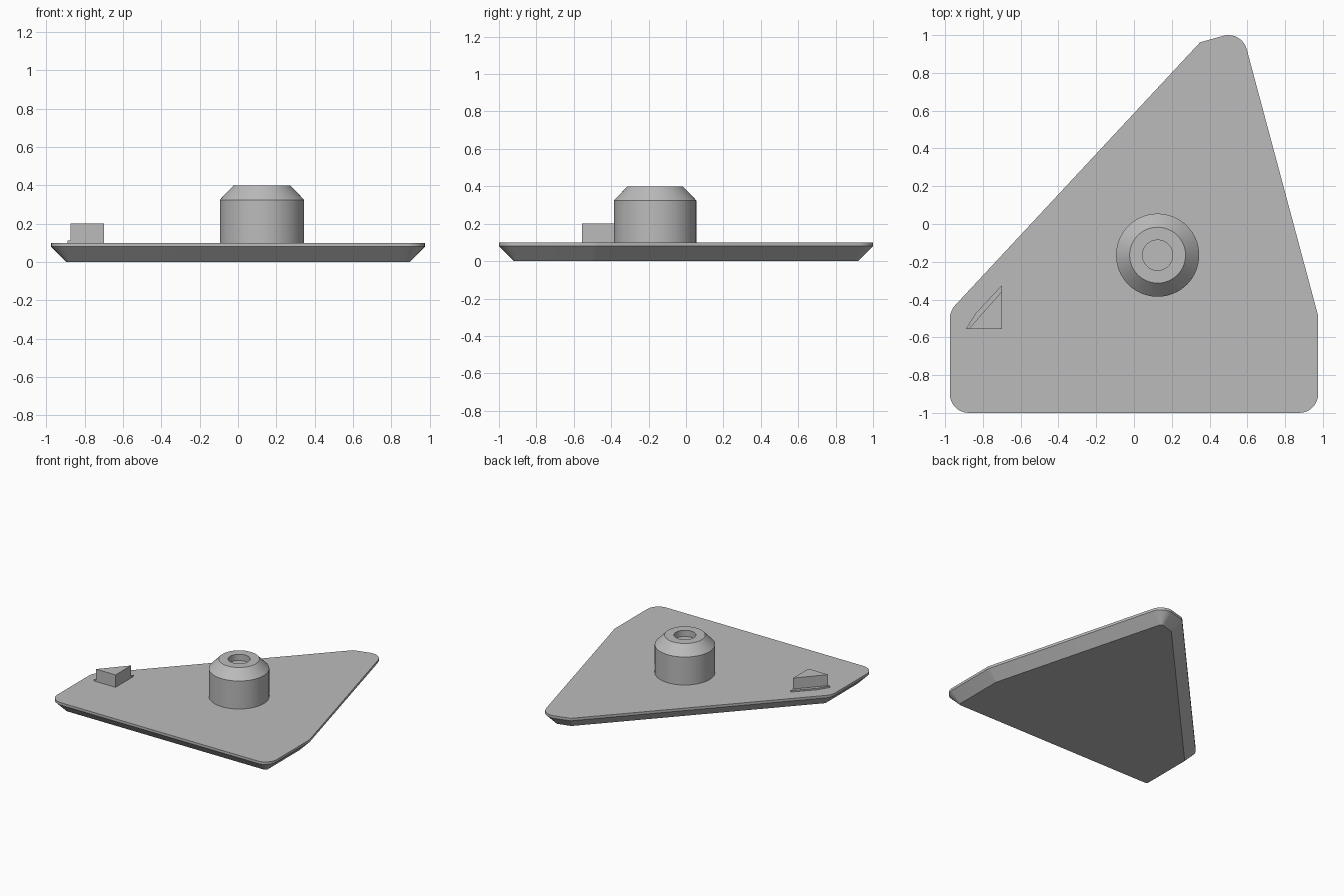
import bpy
import bmesh
from math import radians, cos, sin, pi
from mathutils import Vector

cube = bpy.data.objects.get("Cube")
if cube:
    bpy.data.objects.remove(cube, do_unlink=True)

grey = bpy.data.materials.new("plain grey")
grey.use_nodes = True
grey.diffuse_color = (0.5, 0.5, 0.5, 1)
grey.node_tree.nodes["Principled BSDF"].inputs["Base Color"].default_value = (0.5, 0.5, 0.5, 1)


def loft(name, rings, smooth_angle=None):
    """Skin a stack of (outline, height) rings and cap both ends."""
    bm = bmesh.new()
    loops = [[bm.verts.new((p[0], p[1], z)) for p in pts] for pts, z in rings]
    for low, high in zip(loops, loops[1:]):
        for i in range(len(low)):
            j = (i + 1) % len(low)
            bm.faces.new((low[i], low[j], high[j], high[i]))
    bm.faces.new(loops[0][::-1])
    bm.faces.new(loops[-1])
    mesh = bpy.data.meshes.new(name)
    bm.to_mesh(mesh)
    bm.free()
    mesh.materials.append(grey)
    obj = bpy.data.objects.new(name, mesh)
    bpy.context.collection.objects.link(obj)
    if smooth_angle:
        bpy.ops.object.select_all(action='DESELECT')
        obj.select_set(True)
        bpy.context.view_layer.objects.active = obj
        bpy.ops.object.shade_smooth_by_angle(angle=radians(smooth_angle))
    return obj


def arc(cx, cy, r, start, end, steps):
    angles = [radians(start + (end - start) * i / steps) for i in range(steps + 1)]
    return [Vector((cx + r * cos(a), cy + r * sin(a))) for a in angles]


def inset(pts, d):
    """Offset a counter-clockwise outline inwards with mitred corners."""
    result = []
    for i, p in enumerate(pts):
        a = (p - pts[i - 1]).normalized()
        b = (pts[(i + 1) % len(pts)] - p).normalized()
        na, nb = Vector((-a.y, a.x)), Vector((-b.y, b.x))
        result.append(p + (na + nb) * d / (1 + na.dot(nb)))
    return result


# Base plate: rounded corners, thin rim and bevelled underside
R = 0.1
outline = (arc(-0.875, -0.9, R, 180, 270, 8)
           + arc(0.875, -0.9, R, 270, 360, 8)
           + arc(0.875, -0.5, R, 0, 15, 3)
           + arc(0.5, 0.9, R, 15, 105, 8)
           + [Vector((0.35, 0.962))]
           + arc(-0.875, -0.5, R, 137, 180, 4))
loft("base_plate", [(inset(outline, 0.08), 0), (outline, 0.08), (outline, 0.1)], 20)

# Round boss with chamfered top and shallow round recess
profile = [(0.22, 0.095), (0.22, 0.325), (0.148, 0.4), (0.08, 0.4), (0.08, 0.35)]
loft("round_boss",
     [(arc(0.125, -0.165, r, 0, 360, 64)[:-1], z) for r, z in profile], 30)

# Triangular pointer block on a thin ledge
ledge = [(-0.89, -0.555), (-0.7, -0.555), (-0.7, -0.325), (-0.838, -0.472)]
block = [(-0.875, -0.555), (-0.7, -0.555), (-0.7, -0.357)]
loft("pointer_ledge", [(ledge, 0.095), (ledge, 0.112)])
loft("pointer_block", [(block, 0.095), (block, 0.2)])
